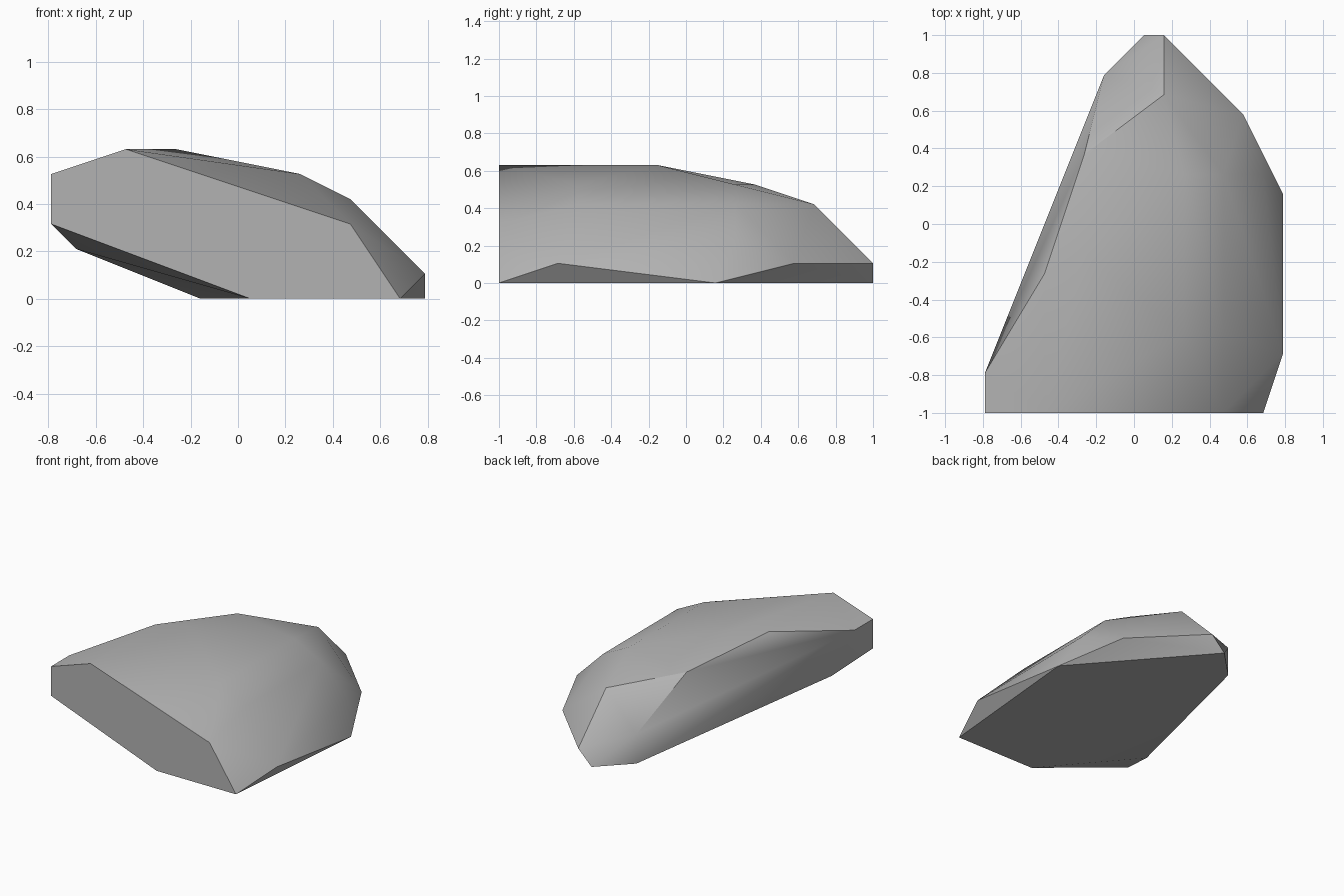
import bpy, bmesh, math
from mathutils import Vector

cube = bpy.data.objects.get("Cube")
if cube:
    bpy.data.objects.remove(cube, do_unlink=True)

# Stone colour
stone = bpy.data.materials.new("stone_grey")
stone.use_nodes = True
GREY = (0.45, 0.45, 0.45, 1)
stone.diffuse_color = GREY
stone.node_tree.nodes["Principled BSDF"].inputs["Base Color"].default_value = GREY

# Rock corners on a whole-number grid, 19 cells long
CELL = 2 / 19
front_corners = [(0, 0, 3), (0, 0, 5), (3, 0, 6), (12, 0, 3), (14, 0, 0), (8, 0, 0)]
crest_corners = [(0, 2, 5), (3, 7, 6), (5, 8, 6), (5, 13, 5), (10, 4, 5), (10, 12, 5),
                 (12, 4, 4), (12, 12, 4), (9, 16, 4), (14, 12, 2)]
base_corners = [(1, 3, 2), (6, 17, 2), (6, 17, 0), (8, 19, 0), (9, 19, 1),
                (13, 15, 1), (15, 11, 0), (15, 3, 1)]

# Wrap the corners in a convex skin and merge the flat faces
bm = bmesh.new()
for x, y, z in front_corners + crest_corners + base_corners:
    bm.verts.new(Vector((x - 7.5, y - 9.5, z)) * CELL)
hull = bmesh.ops.convex_hull(bm, input=bm.verts[:])
bmesh.ops.delete(bm, geom=list({v for v in bm.verts if not v.link_faces}), context='VERTS')
bmesh.ops.dissolve_limit(bm, angle_limit=math.radians(0.5), verts=bm.verts[:], edges=bm.edges[:])
bmesh.ops.recalc_face_normals(bm, faces=bm.faces[:])
mesh = bpy.data.meshes.new("rock")
bm.to_mesh(mesh)
bm.free()

rock = bpy.data.objects.new("rock", mesh)
bpy.context.collection.objects.link(rock)
mesh.materials.append(stone)

# Soft worn surface with crisp breaks
bpy.ops.object.select_all(action='DESELECT')
rock.select_set(True)
bpy.context.view_layer.objects.active = rock
bpy.ops.object.shade_smooth_by_angle(angle=math.radians(30))
